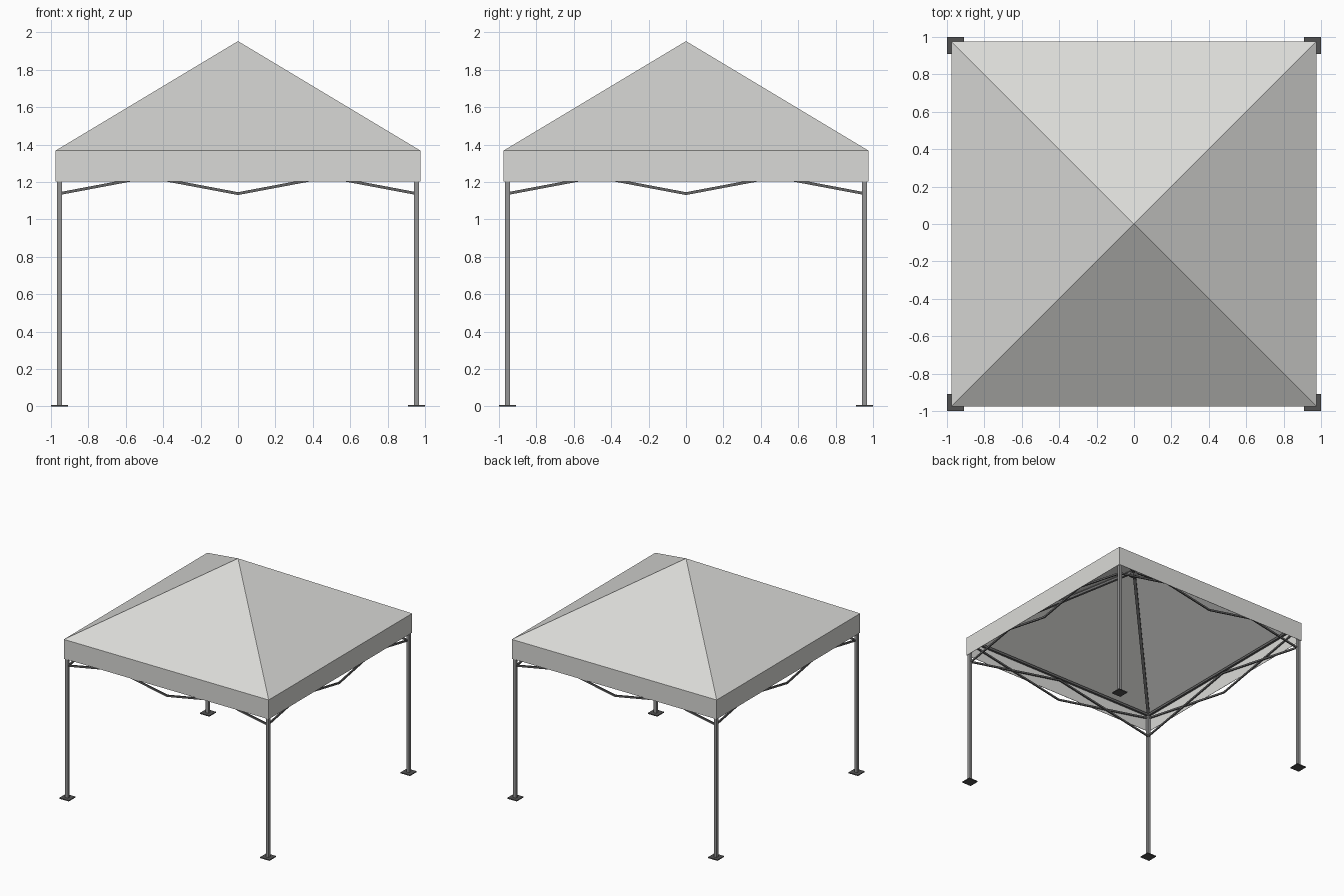
import bpy, bmesh
from mathutils import Vector

if "Cube" in bpy.data.objects:
    bpy.data.objects.remove(bpy.data.objects["Cube"])

EAVE, RIM, SKIRT, APEX, LEG = 0.975, 1.368, 1.202, 1.953, 0.955


def material(name, rgb):
    m = bpy.data.materials.new(name)
    m.diffuse_color = (*rgb, 1)
    m.use_nodes = True
    m.node_tree.nodes["Principled BSDF"].inputs["Base Color"].default_value = m.diffuse_color
    return m


fabric = material("off white fabric", (0.70, 0.70, 0.68))
steel = material("mid grey steel", (0.30, 0.30, 0.30))
truss = material("dark grey truss", (0.13, 0.13, 0.13))
dark = material("charcoal plate", (0.085, 0.085, 0.085))


def finish(bm, name, mat):
    bmesh.ops.recalc_face_normals(bm, faces=bm.faces)
    me = bpy.data.meshes.new(name)
    bm.to_mesh(me)
    bm.free()
    me.materials.append(mat)
    ob = bpy.data.objects.new(name, me)
    bpy.context.collection.objects.link(ob)
    return ob


def box(name, centre, size, mat):
    bm = bmesh.new()
    bmesh.ops.create_cube(bm, size=1)
    for v in bm.verts:
        v.co = Vector(a * b for a, b in zip(v.co, size)) + Vector(centre)
    return finish(bm, name, mat)


def bar(name, a, b, w, h, mat):
    """Rectangular tube from a to b, w across and h in the upright direction."""
    a, b = Vector(a), Vector(b)
    d = (b - a).normalized()
    side = d.cross(Vector((0, 0, 1))).normalized()
    up = side.cross(d)
    bm = bmesh.new()
    ends = [[bm.verts.new(p + side * s * w / 2 + up * t * h / 2)
             for s, t in ((-1, -1), (1, -1), (1, 1), (-1, 1))] for p in (a, b)]
    for e in ends:
        bm.faces.new(e)
    for i in range(4):
        j = (i + 1) % 4
        bm.faces.new((ends[0][i], ends[0][j], ends[1][j], ends[1][i]))
    return finish(bm, name, mat)


# Canopy: pyramid roof with a straight valance
bm = bmesh.new()
corners = [(-1, -1), (1, -1), (1, 1), (-1, 1)]
top = [bm.verts.new((x * EAVE, y * EAVE, RIM)) for x, y in corners]
low = [bm.verts.new((x * EAVE, y * EAVE, SKIRT)) for x, y in corners]
peak = bm.verts.new((0, 0, APEX))
for i in range(4):
    j = (i + 1) % 4
    bm.faces.new((top[i], top[j], peak))
    bm.faces.new((low[i], low[j], top[j], top[i]))
canopy = finish(bm, "canopy", fabric)
sheet = canopy.modifiers.new("cloth thickness", "SOLIDIFY")
sheet.thickness = 0.004
sheet.offset = -1

# Legs, foot plates and hip rafters at each corner
for n, (x, y) in enumerate(corners):
    cx, cy = x * LEG, y * LEG
    box(f"leg_{n}", (cx, cy, 0.68), (0.026, 0.026, 1.35), steel)
    box(f"foot_plate_{n}", (cx, cy, 0.004), (0.09, 0.09, 0.008), dark)
    bar(f"hip_rafter_{n}", (cx, cy, RIM - 0.015), (0, 0, APEX - 0.027),
        0.024, 0.02, truss)

# Sides: eave rail and two scissor pairs each
for n in range(4):
    (ax, ay), (bx, by) = corners[n], corners[(n + 1) % 4]
    a, b = Vector((ax, ay, 0)) * LEG, Vector((bx, by, 0)) * LEG
    mid = (a + b) / 2
    inward = -mid.normalized() * 0.006
    lo, hi = Vector((0, 0, 1.138)), Vector((0, 0, 1.318))
    rail = Vector((0, 0, 1.343))
    bar(f"eave_rail_{n}", a + rail, b + rail, 0.02, 0.02, truss)
    for k, end in enumerate((a, b)):
        bar(f"scissor_rise_{n}_{k}", end + lo + inward, mid + hi + inward,
            0.011, 0.015, truss)
        bar(f"scissor_fall_{n}_{k}", end + hi - inward, mid + lo - inward,
            0.011, 0.015, truss)

# Hub under the peak
box("peak_hub", (0, 0, APEX - 0.055), (0.05, 0.05, 0.04), truss)
